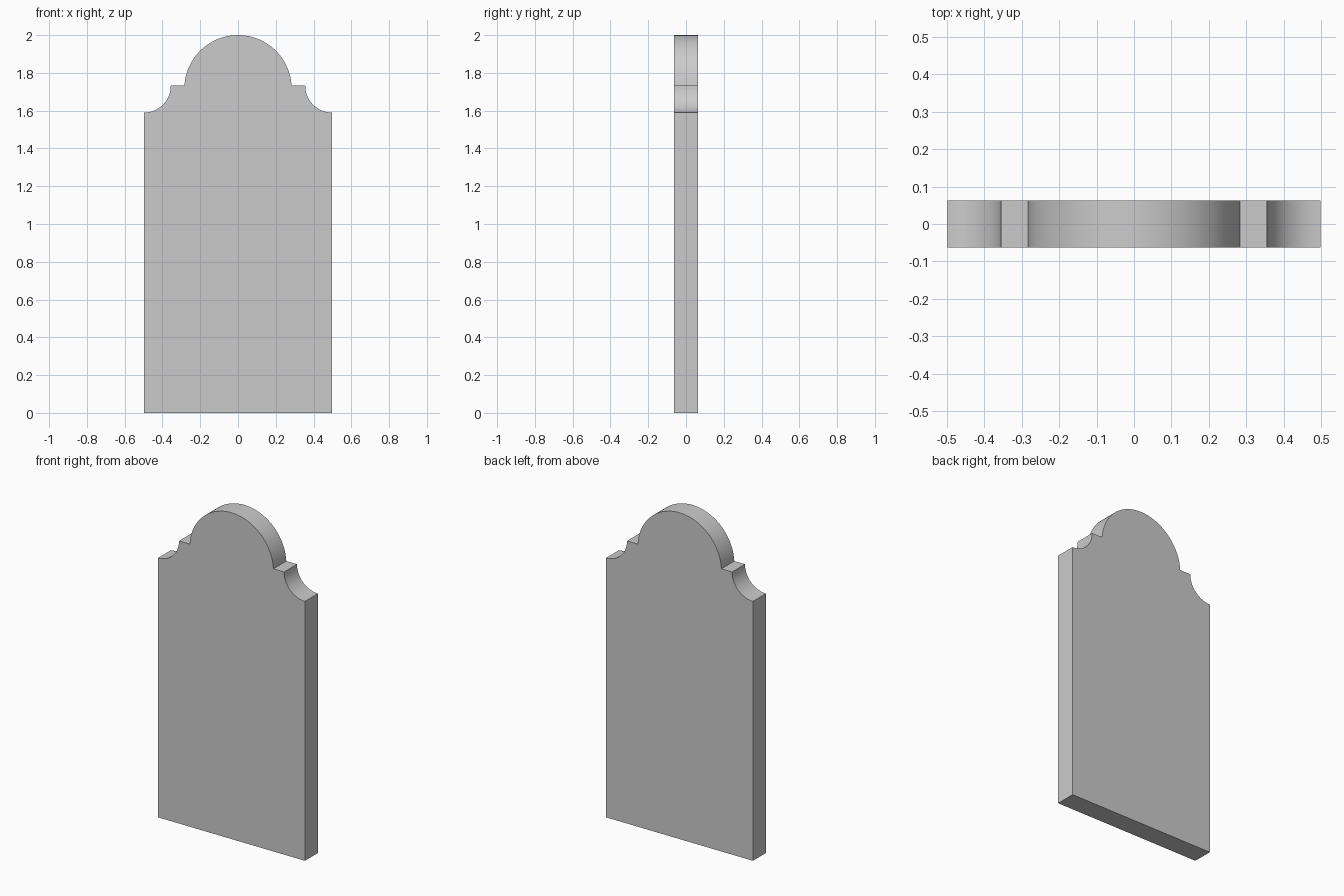
import bpy, bmesh
from math import sin, cos, pi, asin, radians

if "Cube" in bpy.data.objects:
    bpy.data.objects.remove(bpy.data.objects["Cube"])

HALF_W, HALF_T = 0.498, 0.0625
STEP_Z = 1.732                 # height of the small shoulder ledges
COVE_R = 0.142                 # concave shoulder radius
ARCH_R = 0.284
ARCH_Z = 2.0 - ARCH_R          # arch centre


def arc(cx, cz, r, a0, a1, n):
    return [(cx + r * cos(a0 + (a1 - a0) * i / n),
             cz + r * sin(a0 + (a1 - a0) * i / n)) for i in range(n + 1)]


# Right half of the outline: base corner, concave shoulder, ledge, arch
right = [(HALF_W, 0.0)]
right += arc(HALF_W, STEP_Z, COVE_R, 1.5 * pi, pi, 20)
right += arc(0, ARCH_Z, ARCH_R, asin((STEP_Z - ARCH_Z) / ARCH_R), pi / 2, 32)

# Mirror to the left half, skipping the shared apex
outline = right + [(-x, z) for x, z in reversed(right[:-1])]

# Slab: fill the outline and extrude it through the thickness
bm = bmesh.new()
front = bm.faces.new([bm.verts.new((x, -HALF_T, z)) for x, z in outline])
ext = bmesh.ops.extrude_face_region(bm, geom=[front], use_keep_orig=True)
verts = [g for g in ext["geom"] if isinstance(g, bmesh.types.BMVert)]
bmesh.ops.translate(bm, verts=verts, vec=(0, 2 * HALF_T, 0))
bmesh.ops.recalc_face_normals(bm, faces=bm.faces)

mesh = bpy.data.meshes.new("headstone_slab")
bm.to_mesh(mesh)
bm.free()
slab = bpy.data.objects.new("headstone_slab", mesh)
bpy.context.collection.objects.link(slab)

# Smooth curved rims, crisp corners
bpy.context.view_layer.objects.active = slab
slab.select_set(True)
bpy.ops.object.shade_smooth_by_angle(angle=radians(30))
